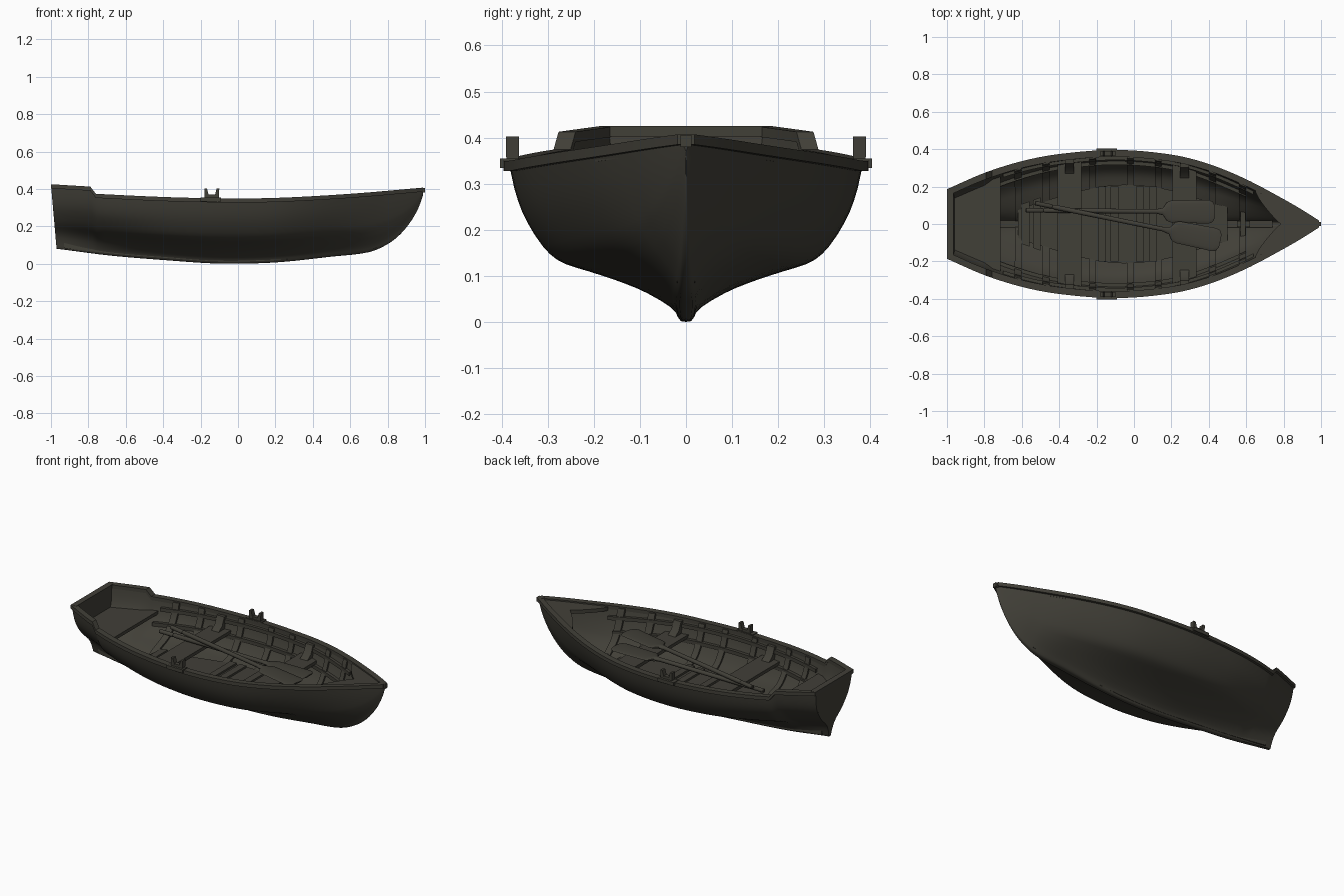
import bpy, bmesh, math

if "Cube" in bpy.data.objects:
    bpy.data.objects.remove(bpy.data.objects["Cube"])

mat = bpy.data.materials.new("dark weathered wood")
mat.diffuse_color = (0.053, 0.050, 0.039, 1)
mat.use_nodes = True
mat.node_tree.nodes["Principled BSDF"].inputs["Base Color"].default_value = mat.diffuse_color


def curve(pts):
    """Smooth interpolation through (x, value) points."""
    def f(x):
        x = min(max(x, pts[0][0]), pts[-1][0])
        i = 0
        while i < len(pts) - 2 and x > pts[i + 1][0]:
            i += 1
        def slope(j):
            a, b = pts[max(j - 1, 0)], pts[min(j + 1, len(pts) - 1)]
            return (b[1] - a[1]) / (b[0] - a[0])
        (x0, v0), (x1, v1) = pts[i], pts[i + 1]
        h = x1 - x0
        t = (x - x0) / h
        return (v0 * (1 + 2 * t) * (1 - t) ** 2 + slope(i) * h * t * (1 - t) ** 2
                + v1 * t * t * (3 - 2 * t) + slope(i + 1) * h * t * t * (t - 1))
    return f


def ease(t):
    t = min(max(t, 0), 1)
    return t * t * (3 - 2 * t)


# Hull lines: half beam, keel height and rail height along x
beam = curve([(-1, .175), (-.8, .262), (-.6, .325), (-.4, .363), (-.1, .385), (.2, .36),
              (.4, .31), (.6, .228), (.8, .122), (.9, .064), (.99, .007)])
keel = curve([(-1, .08), (-.7, .045), (-.4, .02), (-.1, .001), (.2, .007), (.5, .038), (.7, .062),
              (.8, .105), (.87, .16), (.93, .235), (.97, .31), (.99, .37)])
low_sheer = curve([(-1, .386), (-.76, .372), (-.4, .355), (-.1, .348), (.2, .35), (.6, .372), (.99, .405)])


def sheer(x):
    return low_sheer(x) + .037 * min(max((-.76 - x) / .03, 0), 1)


# Section shapes (breadth, height) at midship, stern and bow
W = [0, .01, .085, .185, .257, .315, .37, .46, .63, .8, 1]
MID = [0, .035, .08, .23, .39, .55, .70, .80, .90, .96, 1]
STERN = [0, .05, .09, .16, .25, .36, .48, .64, .85, .95, 1]
BOW = [0, .08, .17, .32, .43, .51, .58, .68, .81, .91, 1]
shapes = [curve(list(enumerate(s))) for s in (W, MID, STERN, BOW)]
N = 25


def point(x, i, inner=False, scale=1):
    w, m, s, b = (c(i * 10 / (N - 1)) for c in shapes)
    kb, ks = ease((x - .1) / .7), ease((-x - .3) / .7)
    B, k, h = beam(x), keel(x), sheer(x) - keel(x)
    y = B * (m + (b - m) * kb + (s - m) * ks) * scale
    z = k + h * w
    if inner:
        y *= max(.02, 1 - .02 / B)
        z += min(.025, h * .5) * (1 - w)
    return (x + .03 * (1 - w) * ease((-x - .6) / .4), y, z)


def inner_y(x, z):
    """Half breadth inside the hull at height z."""
    prev = point(x, 0, True)
    for i in range(1, N):
        p = point(x, i, True)
        if p[2] >= z:
            t = (z - prev[2]) / max(p[2] - prev[2], 1e-6)
            return max(0, prev[1] + (p[1] - prev[1]) * min(max(t, 0), 1))
        prev = p
    return prev[1]


def section(x, inner=False, scale=1):
    half = [point(x, i, inner, scale) for i in range(N)]
    return [(a, -b, c) for a, b, c in half[:0:-1]] + half


def span(a, b, n):
    return [a + (b - a) * i / n for i in range(n + 1)]


def loft(name, rings, mirror=False, angle=35):
    """Skin closed rings into a capped solid."""
    bm = bmesh.new()
    vs = [[bm.verts.new(p) for p in r] for r in rings]
    n = len(rings[0])
    for a, b in zip(vs, vs[1:]):
        for i in range(n):
            j = (i + 1) % n
            bm.faces.new((a[i], a[j], b[j], b[i]))
    bm.faces.new(vs[0])
    bm.faces.new(vs[-1][::-1])
    bmesh.ops.recalc_face_normals(bm, faces=bm.faces)
    me = bpy.data.meshes.new(name)
    bm.to_mesh(me)
    bm.free()
    me.materials.append(mat)
    ob = bpy.data.objects.new(name, me)
    bpy.context.collection.objects.link(ob)
    if mirror:
        ob.modifiers.new("Mirror", 'MIRROR').use_axis = (False, True, False)
    bpy.ops.object.select_all(action='DESELECT')
    ob.select_set(True)
    bpy.context.view_layer.objects.active = ob
    bpy.ops.object.shade_smooth_by_angle(angle=math.radians(angle))
    return ob


def rect(x, y0, y1, z0, z1):
    return [(x, y0, z0), (x, y1, z0), (x, y1, z1), (x, y0, z1)]


def box(name, x0, x1, y0, y1, z0, z1, mirror=False):
    return loft(name, [rect(x, y0, y1, z0, z1) for x in (x0, x1)], mirror)


def plank(name, x0, x1, z0, z1, limit=1, n=6):
    """Crosswise board trimmed to the inside of the hull."""
    rings = []
    for x in span(x0, x1, n):
        y = min(limit, inner_y(x, z0) + .006)
        rings.append(rect(x, -y, y, z0, z1))
    return loft(name, rings)


# Hull shell and transom
stations = span(-1, -.79, 6) + span(-.76, .7, 36) + span(.73, .99, 20)
loft("hull", [section(x) + section(x, True)[::-1] for x in stations], angle=40)
loft("transom", [section(x, scale=.97) for x in (-1, -.97)])

# Gunwale rail and stern rail
rails = []
for x in stations:
    B, s = beam(x), sheer(x)
    rails.append(rect(x, max(0, B - .026), B + .011, s - .02, s + .002))
loft("gunwale", rails, True)
box("stern_rail", -1, -.965, -.18, .18, .402, .425)
box("stem_cap", .965, 1, -.012, .012, .38, .406)

# Breasthook with a notched aft edge
hook = []
for x in span(.65, .98, 22):
    B = beam(x)
    y0 = max(0, .17 * (1 - ((x - .65) / .13) ** .8))
    hook.append(rect(x, min(y0, B - .012), max(B - .006, .001), sheer(x) - .028, sheer(x) - .006))
loft("breasthook", hook, True)

# Ribs following the inside of the hull
for x in (-.62, -.47, -.22, -.02, .13, .42, .58):
    rings = []
    for i in range(1, N):
        ring = []
        for dx, d in ((-.018, -.004), (.018, -.004), (.018, .013), (-.018, .013)):
            px, y, z = point(x + dx, i, True)
            ring.append((px, max(0, y - d * i / N), min(z + d * (1 - .7 * i / N), sheer(x) - .006)))
        rings.append(ring)
    loft("rib", rings, True)

# Inner stringers that carry the seats
for z, a, b in ((.235, -.72, .6), (.31, -.7, .64)):
    loft("stringer", [rect(x, inner_y(x, z) - .015, inner_y(x, z) + .005, z - .011, z + .011)
                      for x in span(a, b, 30)], True)

# Keelson and mast step
loft("keelson", [rect(x, -.02, .02, keel(x) + .012, keel(x) + .05) for x in span(-.93, .74, 24)])
box("mast_step", .55, .62, -.016, .016, .08, .13)
plank("mast_beam", .57, .595, .12, .145)

# Seats
plank("stern_seat", -.965, -.715, .278, .298)
for x in (-.345, .27):
    plank("seat", x - .065, x + .065, .245, .265)
    # knee brackets from seat to rail
    y0, y1 = inner_y(x, .265), inner_y(x, .34)
    loft("seat_knee", [[(a, y0 - .06, .262), (a, y0, .262), (a, y1, .338),
                        (a, y1 - .022, .338), (a, y0 - .022, .29)] for a in (x - .025, x + .025)], True)

# Flat floor with raised slats
plank("floor", -.62, .5, .128, .14, .24, 16)
for x in (-.58, -.52, -.17, -.105, .033, .103):
    plank("floor_slat", x - .021, x + .021, .138, .152, .2)

# Oarlocks
box("oarlock_plate", -.2, -.09, .36, .404, .334, .355, True)
box("oarlock_base", -.178, -.102, .364, .39, .353, .37, True)
for s in (-1, 1):
    c = -.14
    loft("oarlock_horn", [[(c + s * a, y, z) for a, z in
                           ((.014, .358), (.038, .358), (.04, .402), (.026, .402))]
                          for y in (.363, .391)], True)


# Oars: grip, shaft and broad flat blade
def oar(name, start, end, z):
    ang = math.atan2(end[1] - start[1], end[0] - start[0])
    prof = [(0, .008, .008), (.004, .012, .012), (.09, .012, .012), (.095, .009, .009), (.11, .013, .013),
            (.70, .012, .012), (.735, .02, .012), (.755, .05, .009), (.78, .059, .007),
            (.98, .063, .006), (1.0, .055, .005), (1.012, .035, .004)]
    rings = []
    for x, ry, rz in prof:
        ring = []
        for i in range(16):
            a = i * math.tau / 16
            ring.append((x, ry * math.cos(a), rz * math.sin(a)))
        rings.append(ring)
    ob = loft(name, rings)
    ob.location = (start[0], start[1], z)
    ob.rotation_euler = (0, 0, ang)


oar("oar_left", (-.58, .073), (.43, .065), .28)
oar("oar_right", (-.53, .112), (.46, -.09), .303)
